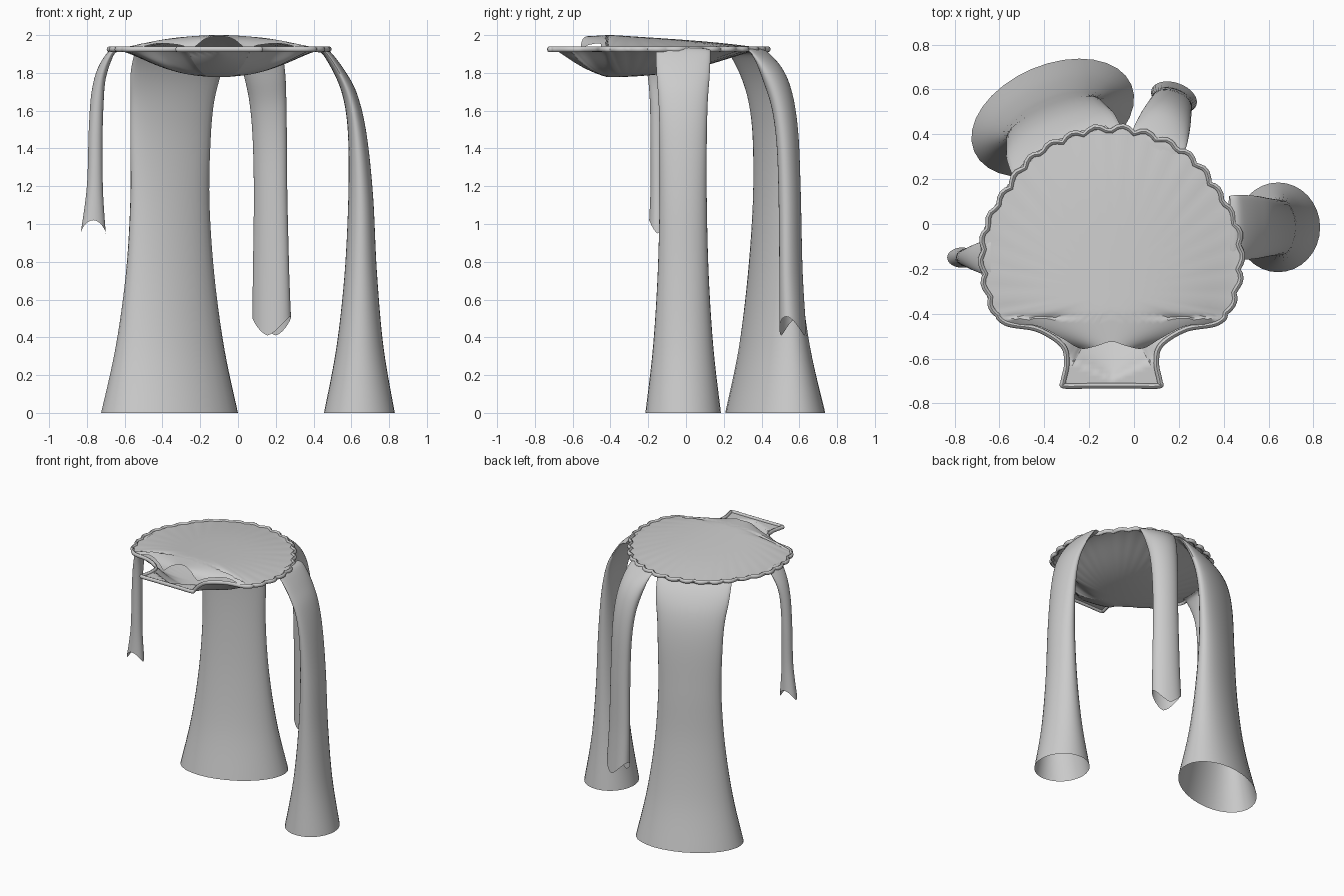
import bpy, bmesh
from math import sin, cos, pi
from mathutils import Vector

if "Cube" in bpy.data.objects:
    bpy.data.objects.remove(bpy.data.objects["Cube"])

RIM = 1.925      # height of the shell rim
CX = -0.10       # symmetry axis of the shell
CY = -0.30       # fan centre of the shell


def spline(pts, steps, closed=False):
    """Catmull-Rom resample of tuples of any size."""
    n, out = len(pts), []
    for i in range(n if closed else n - 1):
        idx = [i - 1, i, i + 1, i + 2]
        q = [pts[k % n] if closed else pts[min(max(k, 0), n - 1)] for k in idx]
        for s in range(steps):
            t = s / steps
            out.append(tuple(0.5 * (2 * b + (c - a) * t + (2 * a - 5 * b + 4 * c - d) * t * t
                                    + (3 * b - a - 3 * c + d) * t ** 3) for a, b, c, d in zip(*q)))
    if not closed:
        out.append(tuple(pts[-1]))
    return out


def finish(bm, name, angle=0.9):
    bmesh.ops.recalc_face_normals(bm, faces=bm.faces)
    me = bpy.data.meshes.new(name)
    bm.to_mesh(me)
    bm.free()
    ob = bpy.data.objects.new(name, me)
    bpy.context.collection.objects.link(ob)
    for o in bpy.context.selected_objects:
        o.select_set(False)
    ob.select_set(True)
    bpy.context.view_layer.objects.active = ob
    bpy.ops.object.shade_smooth_by_angle(angle=angle)
    return ob


def outline(half):
    """Mirror a half outline, smooth it and add scallops away from the hinge."""
    full = half + [(-x, y) for x, y in half[-2:0:-1]]
    pts = spline(full, 8, True)
    res, s = [], 0.0
    for i, (x, y) in enumerate(pts):
        px, py = pts[i - 1]
        s += ((x - px) ** 2 + (y - py) ** 2) ** 0.5 if i else 0
        k = 1.0
        if y > -0.41:
            k += 0.035 * (abs(sin(s * pi / 0.105)) - 0.6)
        res.append((x * k, CY + (y - CY) * k))
    return res


def shell(name, pts, height, rings=18):
    """Fan of rings from the centre to the outline, height from a function."""
    bm = bmesh.new()
    c = bm.verts.new((CX, CY, RIM + height(0, CY, 0)))
    prev = None
    for r in range(1, rings + 1):
        t = 1 - (1 - r / rings) ** 1.3
        row = []
        for x, y in pts:
            lx, ly = x * t, CY + (y - CY) * t
            row.append(bm.verts.new((CX + lx, ly, RIM + height(lx, ly, t))))
        for i in range(len(row)):
            j = (i + 1) % len(row)
            bm.faces.new((c, row[i], row[j]) if prev is None else (prev[i], row[i], row[j], prev[j]))
        prev = row
    return finish(bm, name)


# Lower valve: scalloped bowl with a flat hinge tab at the front
back_half = [(0, 0.43), (0.2, 0.385), (0.36, 0.29), (0.47, 0.15), (0.56, -0.02),
             (0.575, -0.2), (0.535, -0.36), (0.475, -0.44)]
low = outline(back_half + [(0.33, -0.47), (0.22, -0.54), (0.20, -0.62), (0.215, -0.70),
                           (0.21, -0.722), (0.1, -0.722), (0, -0.722)])


def low_height(x, y, t):
    k = 1.0 if y > -0.42 else max(0.0, (y + 0.69) / 0.27)
    if k <= 0:
        return 0.0
    side = max(0.0, 1 - (x / (0.57 * k)) ** 2)
    sy = 1 - ((y + 0.42) / 0.87) ** 2 if y > -0.42 else 1.0
    edge = 1 - t ** 4
    return -0.148 * k ** 0.5 * side * max(0, sy) * edge


shell("lower_valve", low, low_height)

# Upper valve: shallow dome, open arch at the hinge
up = outline(back_half + [(0.33, -0.455), (0.22, -0.51), (0.14, -0.555), (0.07, -0.545), (0, -0.525)])


def up_height(x, y, t):
    w = 0.575 if y > -0.40 else 0.575 - 0.435 * min(1, (-0.40 - y) / 0.155)
    side = max(0.0, 1 - (x / w) ** 2)
    sy = 1 - 0.75 * (y + 0.4) / 0.83 if y > -0.4 else 1 + (y + 0.4) * 0.8
    edge = 1 - t ** 5 if y > -0.42 else 1.0
    return 0.003 + 0.073 * side * sy * edge


shell("upper_valve", up, up_height)

# Rounded lip around the rim
bm = bmesh.new()
rows = []
for i, (x, y) in enumerate(low):
    a, b = low[i - 1], low[(i + 1) % len(low)]
    n = Vector((b[1] - a[1], a[0] - b[0], 0)).normalized()
    rows.append([bm.verts.new(Vector((CX + x, y, RIM)) + n * 0.012 * cos(q * pi / 4)
                              + Vector((0, 0, 0.015 * sin(q * pi / 4)))) for q in range(8)])
for i in range(len(rows)):
    A, B = rows[i - 1], rows[i]
    for q in range(8):
        bm.faces.new((A[q], B[q], B[q - 1], A[q - 1]))
finish(bm, "shell_rim")


def leg(name, origin, out, stations, notch=0.0, sides=32):
    """Open tube. Station: outer d, z, inner d, z, half width."""
    u = Vector((out[0], out[1], 0)).normalized()
    v = Vector((u.y, -u.x, 0))
    o = Vector((origin[0], origin[1], 0))
    st = spline(stations, 6)
    bm = bmesh.new()
    prev = None
    for k, (do, zo, di, zi, a) in enumerate(st):
        po, pin = o + u * do + Vector((0, 0, zo)), o + u * di + Vector((0, 0, zi))
        mid, half = (po + pin) / 2, (po - pin) / 2
        w = max(0.0, 1 - (len(st) - 1 - k) / 6)
        row = []
        for i in range(sides):
            f = 2 * pi * i / sides
            p = mid + v * a * cos(f) + half * sin(f)
            p.z += notch * w * abs(cos(f)) ** 1.5
            row.append(bm.verts.new(p))
        if prev:
            for i in range(sides):
                j = (i + 1) % sides
                bm.faces.new((prev[i], prev[j], row[j], row[i]))
        prev = row
    return finish(bm, name)


# Wide flared leg at the back left
leg("back_left_leg", (-0.3625, 0.4725), (-0.39, 0.92), [
    (-0.20, 1.935, -0.21, 1.915, 0.26), (-0.14, 1.92, -0.17, 1.89, 0.265),
    (-0.055, 1.83, -0.115, 1.76, 0.26), (0.01, 1.7, -0.085, 1.6, 0.24),
    (0.05, 1.5, -0.075, 1.4, 0.23), (0.075, 1.15, -0.085, 1.1, 0.225),
    (0.10, 0.75, -0.115, 0.72, 0.25), (0.155, 0.35, -0.165, 0.34, 0.305),
    (0.238, 0, -0.238, 0, 0.381)])

# Flared leg on the right
leg("right_leg", (0, -0.015), (1, 0), [
    (0.43, 1.935, 0.42, 1.91, 0.14), (0.48, 1.92, 0.455, 1.89, 0.145),
    (0.56, 1.82, 0.53, 1.75, 0.14), (0.63, 1.69, 0.57, 1.6, 0.13),
    (0.68, 1.48, 0.585, 1.4, 0.125), (0.715, 1.15, 0.583, 1.1, 0.125),
    (0.735, 0.75, 0.563, 0.72, 0.135), (0.77, 0.35, 0.52, 0.34, 0.16),
    (0.83, 0, 0.455, 0, 0.20)])

# Hanging drip at the back right
leg("back_right_drip", (0.18, 0.57), (0.33, 0.94), [
    (-0.25, 1.935, -0.26, 1.915, 0.12), (-0.18, 1.92, -0.205, 1.89, 0.125),
    (-0.08, 1.83, -0.155, 1.75, 0.115), (-0.02, 1.7, -0.11, 1.6, 0.102),
    (0.015, 1.5, -0.085, 1.4, 0.094), (0.03, 1.2, -0.075, 1.1, 0.092),
    (0.04, 0.75, -0.07, 0.72, 0.10), (0.06, 0.41, -0.07, 0.41, 0.106)], notch=0.1)

# Short hanging drip on the left
leg("left_drip", (0, -0.15), (-1, 0), [
    (0.64, 1.935, 0.63, 1.915, 0.08), (0.68, 1.92, 0.66, 1.89, 0.075),
    (0.74, 1.83, 0.70, 1.77, 0.055), (0.775, 1.7, 0.712, 1.63, 0.042),
    (0.79, 1.5, 0.717, 1.45, 0.038), (0.80, 1.2, 0.715, 1.18, 0.038),
    (0.833, 0.95, 0.70, 0.95, 0.045)], notch=0.07)
